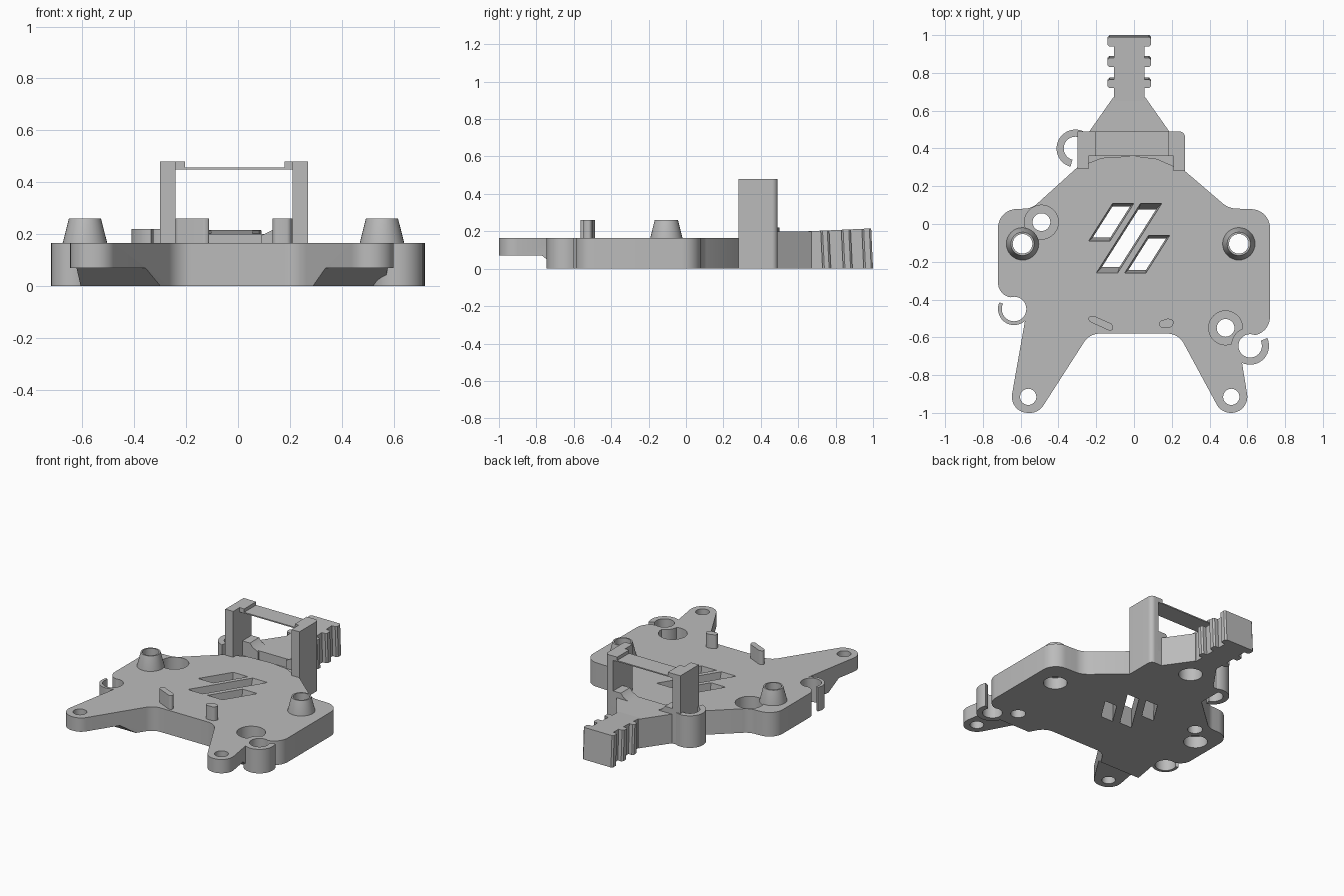
import bpy, bmesh, math
from mathutils import Vector

cube = bpy.data.objects.get("Cube")
if cube:
    bpy.data.objects.remove(cube, do_unlink=True)

grey = bpy.data.materials.new("plain grey")
grey.use_nodes = True
grey.diffuse_color = (0.5, 0.5, 0.5, 1)
grey.node_tree.nodes["Principled BSDF"].inputs["Base Color"].default_value = (0.5, 0.5, 0.5, 1)


def finish(name, bm):
    bmesh.ops.recalc_face_normals(bm, faces=bm.faces[:])
    mesh = bpy.data.meshes.new(name)
    bm.to_mesh(mesh)
    bm.free()
    mesh.materials.append(grey)
    ob = bpy.data.objects.new(name, mesh)
    bpy.context.collection.objects.link(ob)
    return ob


def prism(name, outline, z0, z1, scale_bottom=1.0):
    """Extrude a flat outline upward, optionally narrowing its bottom."""
    bm = bmesh.new()
    mid = sum((Vector(p) for p in outline), Vector((0, 0))) / len(outline)
    low = [mid + (Vector(p) - mid) * scale_bottom for p in outline]
    bottom = [bm.verts.new((p.x, p.y, z0)) for p in low]
    top = [bm.verts.new((x, y, z1)) for x, y in outline]
    bm.faces.new(bottom[::-1])
    bm.faces.new(top)
    for i in range(len(top)):
        j = (i + 1) % len(top)
        bm.faces.new((bottom[i], bottom[j], top[j], top[i]))
    return finish(name, bm)


def rounded(corners, steps=10):
    """Replace each (x, y, radius) corner with a tangent arc."""
    out = []
    n = len(corners)
    for i, (x, y, r) in enumerate(corners):
        p = Vector((x, y))
        if r == 0:
            out.append(p)
            continue
        a = (Vector(corners[i - 1][:2]) - p).normalized()
        b = (Vector(corners[(i + 1) % n][:2]) - p).normalized()
        half = a.angle(b) / 2
        centre = p + (a + b).normalized() * r / math.sin(half)
        start = p + a * r / math.tan(half) - centre
        end = p + b * r / math.tan(half) - centre
        turn = math.atan2(start.x * end.y - start.y * end.x, start.dot(end))
        for k in range(steps + 1):
            t = turn * k / steps
            c, s = math.cos(t), math.sin(t)
            out.append(centre + Vector((start.x * c - start.y * s, start.x * s + start.y * c)))
    return out


def arc(x, y, r, a0, a1, steps=32):
    angles = [math.radians(a0 + (a1 - a0) * k / steps) for k in range(steps + 1)]
    return [(x + r * math.cos(a), y + r * math.sin(a)) for a in angles]


def disc(name, x, y, r, z0, z1):
    return prism(name, arc(x, y, r, 0, 360)[:-1], z0, z1)


def rect(x0, x1, y0, y1):
    return [(x0, y0), (x1, y0), (x1, y1), (x0, y1)]


def carve(target, cutters):
    bpy.context.view_layer.objects.active = target
    for cutter in cutters:
        cutter.hide_render = True
        mod = target.modifiers.new("cut", "BOOLEAN")
        mod.operation = "DIFFERENCE"
        mod.solver = "EXACT"
        mod.object = cutter
        bpy.ops.object.modifier_apply(modifier=mod.name)
        bpy.data.objects.remove(cutter, do_unlink=True)


TOP = 0.165
bosses = [(-0.59, -0.105), (0.555, -0.105)]
recesses = [(-0.49, 0.01), (0.485, -0.55)]
leg_holes = [(-0.56, -0.915), (0.515, -0.915)]
# cable clips: name, x, y, outer radius, inner radius, arc start, arc end, height
clips = [("left_side_clip", 0.615, -0.645, 0.1, 0.062, 82, 385, TOP),
         ("right_side_clip", -0.635, -0.45, 0.085, 0.065, 155, 400, TOP),
         ("back_clip", -0.31, 0.40, 0.1, 0.062, 65, 255, 0.22)]

# main plate with both front legs
plate = prism("base_plate", rounded([
    (0.27, 0.28, 0), (0.5, 0.083, 0.12), (0.72, 0.075, 0.1), (0.72, -0.58, 0.1),
    (0.55, -0.6, 0), (0.615, -1, 0.085), (0.462, -1, 0.085), (0.235, -0.58, 0.1),
    (-0.235, -0.58, 0.1), (-0.505, -1, 0.085), (-0.663, -1, 0.085), (-0.575, -0.5, 0),
    (-0.62, -0.39, 0), (-0.72, -0.39, 0.08), (-0.72, 0.075, 0.1), (-0.54, 0.083, 0.1),
    (-0.3, 0.3, 0), (-0.17, 0.35, 0), (0, 0.36, 0), (0.12, 0.345, 0)]), 0, TOP)

# thinned underside of the legs
bm = bmesh.new()
side = [bm.verts.new((-1, y, z)) for y, z in
        ((-1.2, -0.1), (-0.55, -0.1), (-0.68, 0), (-0.77, 0.07), (-1.2, 0.07))]
face = bm.faces.new(side)
ext = bmesh.ops.extrude_face_region(bm, geom=[face])["geom"]
bmesh.ops.translate(bm, vec=(2, 0, 0), verts=[v for v in ext if isinstance(v, bmesh.types.BMVert)])
cutters = [finish("leg_cutter", bm)]

# holes, recesses and clip bores
for x, y in bosses:
    cutters.append(disc("boss_cutter", x, y, 0.052, -0.1, 0.3))
    cutters.append(disc("boss_bore_cutter", x, y, 0.075, -0.1, 0.08))
for x, y in recesses:
    cutters.append(disc("recess_cutter", x, y, 0.09, 0.08, 0.3))
    cutters.append(disc("recess_hole_cutter", x, y, 0.047, -0.1, 0.2))
for x, y in leg_holes:
    cutters.append(disc("leg_hole_cutter", x, y, 0.043, -0.1, 0.3))
for name, x, y, outer, inner, a0, a1, h in clips[:2]:
    cutters.append(disc("clip_cutter", x, y, inner, -0.1, 0.3))

# slanted slots narrowing toward the underside: x, bottom y, top y
for x, y0, y1 in ((-0.24, -0.09, 0.11), (-0.2, -0.26, 0.11), (-0.05, -0.26, -0.06)):
    lean = (y1 - y0) * 0.635
    slot = [(x, y0), (x + 0.113, y0), (x + 0.113 + lean, y1), (x + lean, y1)]
    cutters.append(prism("slot_cutter", slot, -0.002, TOP + 0.002, 0.82))
carve(plate, cutters)

for name, x, y, outer, inner, a0, a1, h in clips:
    prism(name, arc(x, y, outer, a0, a1) + arc(x, y, inner, a1, a0), 0, h)

# tapered hollow bosses
for label, (x, y) in zip(("right", "left"), bosses):
    bm = bmesh.new()
    rings = []
    for r, z in ((0.052, TOP - 0.01), (0.086, TOP - 0.01), (0.086, TOP), (0.062, 0.26), (0.052, 0.26)):
        rings.append([bm.verts.new((px, py, z)) for px, py in arc(x, y, r, 0, 360)[:-1]])
    for a, b in zip(rings, rings[1:] + rings[:1]):
        for i in range(len(a)):
            j = (i + 1) % len(a)
            bm.faces.new((a[i], a[j], b[j], b[i]))
    finish(label + "_boss", bm)

# small locating tabs
prism("right_tab", rounded([(-0.24, -0.515, 0.015), (-0.13, -0.565, 0.015), (-0.11, -0.56, 0.01),
                            (-0.115, -0.53, 0.015), (-0.215, -0.485, 0.02), (-0.24, -0.49, 0.01)], 4),
      TOP - 0.01, 0.26)
prism("left_tab", rounded([(0.13, -0.55, 0.02), (0.2, -0.548, 0.02), (0.215, -0.51, 0.015),
                           (0.18, -0.5, 0.015), (0.135, -0.515, 0.015)], 4), TOP - 0.01, 0.26)

# back bracket: base, two posts with lips, thin bridge
bracket = prism("bracket_base", rounded([(-0.3, 0.28, 0), (0.27, 0.27, 0), (0.27, 0.49, 0.03),
                                         (-0.3, 0.49, 0)]), 0, 0.14)
prism("right_post", rect(-0.3, -0.24, 0.29, 0.49), 0, 0.48)
prism("left_post", rounded([(0.21, 0.28, 0), (0.27, 0.28, 0), (0.27, 0.49, 0.03), (0.21, 0.49, 0)]), 0, 0.48)
prism("right_post_lip", rect(-0.25, -0.205, 0.36, 0.49), 0.45, 0.48)
prism("left_post_lip", rect(0.18, 0.22, 0.36, 0.49), 0.45, 0.48)
prism("bridge", rect(-0.24, 0.21, 0.36, 0.49), 0.449, 0.457)

# saddle cheeks beside the posts
for label, x0, x1 in (("right", -0.245, -0.12), ("left", 0.215, 0.09)):
    bm = bmesh.new()
    ends = [[bm.verts.new((x, y, z)) for x, z in
             ((x0, 0.1), (x1, 0.1), (x1, 0.195), ((x0 + x1 * 2) / 3, 0.215), ((x0 + x1) / 2, 0.24), (x0, 0.24))]
            for y in (0.39, 0.49)]
    bm.faces.new(ends[0])
    bm.faces.new(ends[1])
    for i in range(len(ends[0])):
        j = (i + 1) % len(ends[0])
        bm.faces.new((ends[0][i], ends[0][j], ends[1][j], ends[1][i]))
    finish(label + "_saddle_cheek", bm)

# tail: flared root and notched grip
MID = -0.025
root = prism("tail_root", [(-0.235, 0.4), (0.19, 0.4), (0.19, 0.485), (MID + 0.085, 0.67),
                           (MID - 0.085, 0.67), (-0.24, 0.485)], 0, 0.2)
bore = lambda: disc("bore_cutter", MID, 0.52, 0.075, -0.1, 0.12)
carve(root, [bore()])
carve(bracket, [bore()])

half = [(0.08, 0.66)]
for y0, y1 in ((0.73, 0.775), (0.84, 0.89), (0.95, 1.0)):
    half += [(0.08, y0), (0.105, y0), (0.115, y0 + 0.01), (0.115, y1 - 0.01), (0.105, y1), (0.08, y1)]
half = half[:-1]
grip = prism("tail_grip", [(MID + x, y) for x, y in half] + [(MID - x, y) for x, y in half[::-1]], 0, 0.2)
for v in grip.data.vertices:
    if v.co.z > 0.1:
        v.co.z += (v.co.y - 0.66) * 0.045
        v.co.y -= 0.01

# smooth curved walls, keep crisp edges
bpy.ops.object.select_all(action="DESELECT")
for ob in bpy.context.scene.objects:
    if ob.type == "MESH" and grey.name in ob.data.materials:
        ob.select_set(True)
        bpy.context.view_layer.objects.active = ob
bpy.ops.object.shade_smooth_by_angle(angle=math.radians(30))
